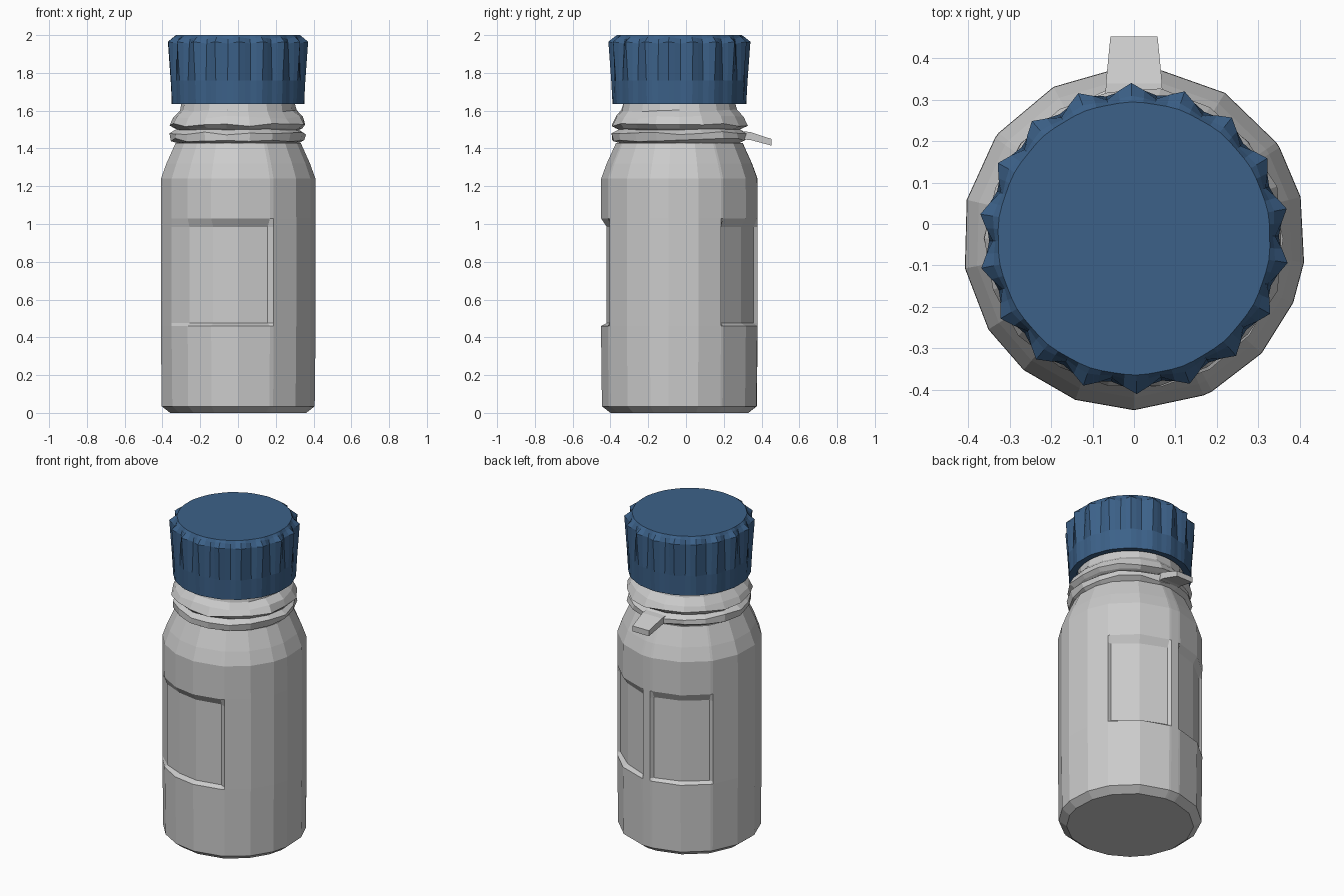
import bpy, bmesh, math, random
from mathutils import Vector

if "Cube" in bpy.data.objects:
    bpy.data.objects.remove(bpy.data.objects["Cube"])

random.seed(4)
CY = -0.035  # axis of the bottle in y


def polar(r, deg, z):
    a = math.radians(deg)
    return Vector((r * math.cos(a), CY + r * math.sin(a), z))


def loft(name, rings):
    """Skin a stack of equal-length rings and close both ends."""
    bm = bmesh.new()
    vs = [[bm.verts.new(p) for p in ring] for ring in rings]
    n = len(vs[0])
    for a, b in zip(vs, vs[1:]):
        for i in range(n):
            j = (i + 1) % n
            bm.faces.new((a[i], a[j], b[j], b[i]))
    bm.faces.new(vs[0])
    bm.faces.new(vs[-1])
    bmesh.ops.recalc_face_normals(bm, faces=bm.faces)
    me = bpy.data.meshes.new(name)
    bm.to_mesh(me)
    bm.free()
    ob = bpy.data.objects.new(name, me)
    bpy.context.collection.objects.link(ob)
    return ob


# bottle body: azimuth and depth of the grip panels pressed into the wall
columns = [(-8, 0), (14, 0), (32, 0), (34, .02), (58, .03), (83, .02), (85, 0),
           (92, 0), (94, .02), (118, .025), (142, .02), (144, 0), (167, 0),
           (190, 0), (212, 0), (230, .015), (250, .03), (270, .03),
           (294, .028), (297, 0), (318, 0), (338, 0)]
# radius, height, share of panel depth
profile = [(.365, 0, 0), (.41, .035, 0), (.415, .46, 0), (.415, .475, 1),
           (.415, .985, 1), (.415, 1.03, 0), (.414, 1.24, 0),
           (.385, 1.32, 0), (.335, 1.43, 0)]
loft("bottle_body", [[polar(r - d * k, a, z) for a, d in columns]
                     for r, z, k in profile])

# neck with two rough, uneven collars
sides = 18
neck = [(.30, 1.40, 0), (.325, 1.43, 0), (.36, 1.445, 1), (.362, 1.48, 1),
        (.325, 1.50, .3), (.34, 1.508, .3), (.366, 1.525, 1), (.345, 1.565, 1),
        (.31, 1.60, .6), (.30, 1.64, 0), (.30, 1.72, 0)]
loft("neck_collars", [[polar(r + random.uniform(-.012, .004) * k, i * 360 / sides,
                             z + random.uniform(-.009, .009) * k)
                       for i in range(sides)] for r, z, k in neck])

# small drooping tab on the back of the lower collar
tab = [[Vector((x * w, y, z)) for x, z in ((-1, lo), (1, lo), (1, hi), (-1, hi))]
       for y, w, lo, hi in ((.26, .07, 1.45, 1.495), (.34, .068, 1.445, 1.487),
                            (.453, .057, 1.415, 1.45))]
loft("collar_tab", tab)

# fluted screw cap: peak radius, valley radius, peak height, valley height
flutes = 18
cap_rows = [(.31, .31, 1.72, 1.72), (.31, .31, 1.64, 1.64),
            (.354, .350, 1.635, 1.635), (.361, .350, 1.76, 1.76),
            (.376, .341, 1.965, 1.955), (.345, .335, 1.99, 1.98),
            (.330, .328, 2.0, 2.0)]
rings = []
for rp, rv, zp, zv in cap_rows:
    ring = []
    for i in range(flutes * 4):
        t = .5 + .5 * math.cos(i * math.pi / 2)
        ring.append(polar(rv + (rp - rv) * t, 11 + i * 90 / flutes, zv + (zp - zv) * t))
    rings.append(ring)
cap = loft("screw_cap", rings)
blue = bpy.data.materials.new("cap_blue")
blue.diffuse_color = (.045, .12, .25, 1)
blue.use_nodes = True
blue.node_tree.nodes["Principled BSDF"].inputs["Base Color"].default_value = blue.diffuse_color
cap.data.materials.append(blue)
